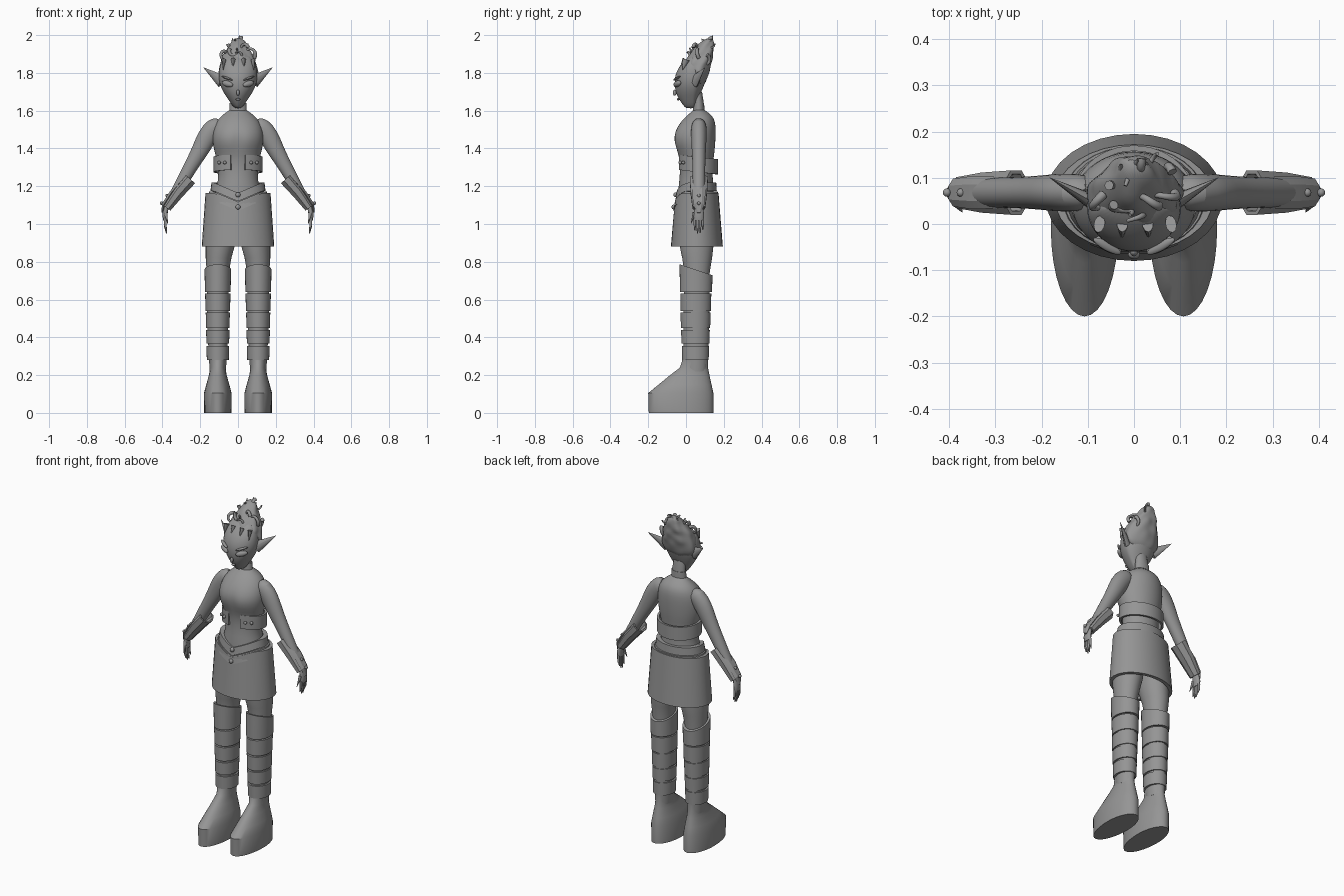
import bpy, bmesh
from math import sin, cos, pi, exp, radians
from mathutils import Vector, Matrix

if "Cube" in bpy.data.objects:
    bpy.data.objects.remove(bpy.data.objects["Cube"])

grey = bpy.data.materials.new("plain grey")
grey.use_nodes = True
grey.diffuse_color = (0.3, 0.3, 0.3, 1)
grey.node_tree.nodes["Principled BSDF"].inputs["Base Color"].default_value = (0.3, 0.3, 0.3, 1)


def finish(name, bm, subsurf=0, angle=35):
    bmesh.ops.recalc_face_normals(bm, faces=bm.faces)
    me = bpy.data.meshes.new(name)
    bm.to_mesh(me)
    bm.free()
    me.shade_smooth()
    me.set_sharp_from_angle(angle=radians(angle))
    me.materials.append(grey)
    ob = bpy.data.objects.new(name, me)
    bpy.context.collection.objects.link(ob)
    if subsurf:
        mod = ob.modifiers.new("smooth", "SUBSURF")
        mod.levels = mod.render_levels = subsurf
    return ob


def ring(z, hw, y0, y1, cx=0, yc=None, n=32):
    """Horizontal egg-shaped section from y0 (front) to y1 (back)."""
    yc = (y0 + y1) / 2 if yc is None else yc
    pts = []
    for i in range(n):
        a = 2 * pi * i / n
        c = cos(a)
        pts.append(Vector((cx + hw * sin(a), yc - c * ((yc - y0) if c > 0 else (y1 - yc)), z)))
    return pts


def loft(name, rings, closed=False, subsurf=0, angle=35, warp=None):
    """Skin a list of sections; closed joins the last one to the first."""
    bm = bmesh.new()
    vs = [[bm.verts.new(warp(p) if warp else p) for p in r] for r in rings]
    n = len(vs[0])
    pairs = list(zip(vs, vs[1:])) + ([(vs[-1], vs[0])] if closed else [])
    for a, b in pairs:
        for i in range(n):
            j = (i + 1) % n
            bm.faces.new((a[i], a[j], b[j], b[i]))
    if not closed:
        bm.faces.new(vs[0][::-1])
        bm.faces.new(vs[-1])
    return finish(name, bm, subsurf, angle)


def wall(name, low, high, t=0.012, cx=0, warp=None):
    """Open band with thickness between two sections (z, hw, y0, y1)."""
    def inner(s):
        return ring(s[0], s[1] - t, s[2] + t, s[3] - t, cx)
    return loft(name, [inner(low), ring(*low, cx), ring(*high, cx), inner(high)], True, warp=warp)


def sections(path, side, y, n):
    """Sections along a path of (x, z, thickness, depth) in an upright plane."""
    out = []
    for i, (x, z, rt, rd) in enumerate(path):
        a, b = path[max(i - 1, 0)], path[min(i + 1, len(path) - 1)]
        d = Vector((b[0] - a[0], b[1] - a[1])).normalized()
        out.append([Vector((side * (x - d.y * rt * cos(t)), y + rd * sin(t), z + d.x * rt * cos(t)))
                    for t in [2 * pi * (k + 0.5) / n for k in range(n)]])
    return out


def ball(name, loc, size, tilt=0, turn=0):
    bm = bmesh.new()
    m = (Matrix.Translation(loc) @ Matrix.Rotation(turn, 4, "Z")
         @ Matrix.Rotation(tilt, 4, "Y") @ Matrix.Diagonal((*size, 1)))
    bmesh.ops.create_uvsphere(bm, u_segments=16, v_segments=10, radius=1, matrix=m)
    return finish(name, bm, angle=60)


def spike(name, base, tip, r, flat=1.0, n=10):
    base, tip = Vector(base), Vector(tip)
    d = tip - base
    bm = bmesh.new()
    m = (Matrix.Translation((base + tip) / 2) @ d.to_track_quat("Z", "Y").to_matrix().to_4x4()
         @ Matrix.Diagonal((flat, 1, 1, 1)))
    bmesh.ops.create_cone(bm, segments=n, radius1=r, radius2=0.001, depth=d.length,
                          cap_ends=True, matrix=m)
    return finish(name, bm, angle=50)


# Torso and neck, with a soft cleft in the bust
def bust(p):
    if p.y < 0.04:
        p.y += 0.014 * exp(-(p.x / 0.03) ** 2 - ((p.z - 1.44) / 0.05) ** 2)
    return p

loft("torso", [ring(*s) for s in [
    (1.0, .13, -.04, .15), (1.12, .135, -.045, .15), (1.2, .112, -.04, .145),
    (1.26, .102, -.032, .14), (1.34, .112, -.033, .145), (1.385, .126, -.05, .152),
    (1.44, .136, -.073, .156), (1.49, .134, -.064, .158), (1.54, .118, -.03, .156),
    (1.575, .088, .005, .14), (1.598, .05, .035, .105), (1.61, .043, .043, .094)]],
    subsurf=1, warp=bust)
loft("neck", [ring(*s) for s in [(1.58, .04, .042, .094), (1.64, .04, .042, .094), (1.70, .036, .03, .085)]])
wall("collar", (1.6, .046, .037, .098), (1.64, .044, .04, .096), .008)

# Bodice lower edge and chest strap, open at the front
def strap():
    bm = bmesh.new()
    cols = []
    n = 40
    for i in range(n + 1):
        a = 0.3 + (2 * pi - 0.6) * i / n
        lift = 0.012 * cos(a)
        for_col = []
        for k, z in ((0, 1.275), (1, 1.275), (1, 1.355), (0, 1.355)):
            r = 0.118 + 0.012 * k
            c = cos(a)
            for_col.append(bm.verts.new((r * sin(a), 0.058 - c * (r - .03 + .012 * (c < 0)), z + lift)))
        cols.append(for_col)
    for a, b in zip(cols, cols[1:]):
        for k in range(4):
            bm.faces.new((a[k], a[k - 1], b[k - 1], b[k]))
    bm.faces.new(cols[0])
    bm.faces.new(cols[-1])
    finish("chest_strap", bm)

strap()

# Skirt and belts dipping to a point at the front
def dip(p):
    if p.y < 0.05 and p.z > 1.05:
        p.z -= 0.055 * max(0, 1 - abs(p.x) / 0.13)
    return p

wall("skirt", (.88, .192, -.08, .195), (1.165, .172, -.06, .172), .02, warp=dip)
wall("lower_belt", (1.125, .165, -.066, .17), (1.172, .152, -.058, .168), .02, warp=dip)
wall("upper_belt", (1.175, .146, -.057, .163), (1.22, .14, -.05, .16), .025, warp=dip)
for z, y in ((1.09, -.066), (1.155, -.056)):
    ball("belt_stud", (0, y, z), (.013, .01, .013))

# Head: narrow chin, leaning back at the crown
loft("head", [ring(*s, yc=.035) for s in [
    (1.612, .012, .0, .04), (1.625, .03, -.012, .05), (1.66, .052, -.038, .062),
    (1.70, .08, -.056, .082), (1.745, .1, -.062, .1), (1.79, .104, -.058, .115),
    (1.835, .098, -.036, .128), (1.87, .08, -.004, .135), (1.9, .05, .03, .13)]], subsurf=1)
ball("nose", (0, -.06, 1.695), (.009, .01, .016))
ball("mouth", (0, -.042, 1.66), (.014, .007, .006))

# Hair: lumpy swept-back mass, locks and loose curls
def lumps(p):
    w = sin(70 * p.x + 40 * p.z) * sin(95 * p.y - 60 * p.z) + .6 * sin(150 * p.z + 60 * p.x)
    d = Vector((p.x, p.y - .08, 0))
    return p + d.normalized() * .007 * w if d.length else p

loft("hair", [ring(*s) for s in [
    (1.73, .075, .04, .095), (1.77, .096, .035, .112), (1.81, .103, .01, .124),
    (1.835, .103, -.012, .132), (1.86, .094, -.004, .138), (1.885, .082, .012, .142),
    (1.91, .07, .032, .146), (1.94, .052, .055, .15), (1.965, .038, .08, .15),
    (1.985, .016, .105, .142)]], subsurf=1, angle=60, warp=lumps)
for x, y, tx, tz in ((0, .125, .008, 2.0), (-.02, .115, -.03, 1.985), (.025, .12, .026, 1.975)):
    spike("hair_tip", (x, y - .015, 1.92), (tx, y + .015, tz), .024)
for x in (-.075, -.025, .03, .08):
    spike("hairline_lock", (x, .0, 1.87), (x * 1.05, -.042 + abs(x) * .3, 1.815), .02, .6)


def curl(center, r, start, turn):
    cu = bpy.data.curves.new("hair_curl", "CURVE")
    cu.dimensions = "3D"
    cu.bevel_depth = .009
    cu.bevel_resolution = 3
    cu.use_fill_caps = True
    sp = cu.splines.new("POLY")
    n = 18
    sp.points.add(n - 1)
    rot = Matrix.Rotation(turn, 3, "Z")
    for i, p in enumerate(sp.points):
        a = start + 4.6 * i / (n - 1)
        v = Vector(center) + rot @ Vector((r * cos(a), .03 * (.5 - i / n), r * 1.1 * sin(a)))
        p.co = (*v, 1)
        p.radius = 1.15 - .75 * i / n
    sp.use_smooth = True
    cu.materials.append(grey)
    bpy.context.collection.objects.link(bpy.data.objects.new("hair_curl", cu))

for spec in [((-.07, .045, 1.89), .022, 1.0, .5), ((.065, .06, 1.9), .025, -.8, -.4),
             ((-.025, .03, 1.915), .02, 2.5, .2), ((.03, .045, 1.93), .02, .2, -.9),
             ((.03, .135, 1.96), .024, 1.5, 1.2), ((-.03, .09, 1.955), .02, 3.2, .9),
             ((.07, .1, 1.87), .024, 2.0, -1.4), ((.0, .02, 1.89), .02, 4.0, 0)]:
    curl(*spec)

for s, side in ((1, "left"), (-1, "right")):
    # Face details and pointed ears
    ball(side + "_eye", (s * .056, -.046, 1.742), (.034, .014, .016), -s * .25, s * .5)
    ball(side + "_brow", (s * .058, -.048, 1.772), (.036, .01, .006), -s * .3, s * .5)
    spike(side + "_ear", (s * .085, .045, 1.755), (s * .182, .1, 1.828), .036, .5)
    for x in (.07, .1):
        ball(side + "_strap_rivet", (s * x, -.042 + (x - .05) * .55, 1.325), (.009, .009, .009))

    # Arm
    loft(side + "_arm", sections([
        (.085, 1.525, .045, .036), (.125, 1.515, .055, .042), (.165, 1.462, .054, .042),
        (.2, 1.39, .046, .038), (.25, 1.305, .037, .034), (.3, 1.215, .033, .034),
        (.35, 1.13, .025, .028), (.382, 1.08, .018, .026)], s, .068, 16), subsurf=1)

    # Angular gauntlet with an outer plate
    outer = [(.255, 1.24, .04, .052), (.32, 1.165, .036, .047), (.377, 1.085, .026, .036)]
    hollow = [(x, z, t - .009, d - .009) for x, z, t, d in outer]
    loft(side + "_gauntlet", sections(outer, s, .068, 8) + sections(hollow, s, .068, 8)[::-1], True, angle=15)
    loft(side + "_gauntlet_plate", sections([
        (.295, 1.232, .008, .034), (.35, 1.17, .012, .036), (.392, 1.105, .012, .03),
        (.402, 1.06, .005, .012)], s, .068, 6), angle=15)
    for z in (1.15, 1.11):
        ball(side + "_gauntlet_rivet", (s * (.375 + (1.15 - z) * .75), .068, z), (.009, .009, .009))

    # Hand
    loft(side + "_palm", sections([(.38, 1.09, .014, .022), (.387, 1.05, .014, .028),
                                   (.386, 1.02, .011, .026)], s, .068, 10), angle=60)
    for k, length in enumerate((.055, .07, .068, .05)):
        y = .047 + .014 * k
        loft(side + "_finger", sections([(.386, 1.03, .008, .007), (.385, 1.02 - length / 2, .007, .0065),
                                         (.378, 1.02 - length, .003, .003)], s, y, 8), angle=60)
    spike(side + "_thumb", (s * .383, .045, 1.06), (s * .372, .026, 1.0), .01)

    # Leg
    cx = s * .107
    loft(side + "_leg", [ring(*q, cx + s * o) for *q, o in [
        (1.06, .08, -.04, .15, -.02), (.9, .079, -.037, .147, -.015), (.82, .068, -.02, .138, -.004),
        (.74, .058, -.008, .125, 0), (.5, .058, -.015, .125, 0), (.22, .043, -.01, .112, 0)]])

    # Shin cuffs, the top one sloping down at the back
    def slope(p):
        if p.z > .7:
            p.z -= (p.y + .03) * .33
        return p
    for z0, z1, hw, y0, y1 in [(.64, .785, .07, -.034, .14), (.54, .632, .067, -.03, .134),
                               (.45, .532, .064, -.029, .13), (.367, .44, .062, -.026, .126),
                               (.28, .355, .06, -.022, .122)]:
        wall(side + "_shin_cuff", (z0, hw - .002, y0 + .002, y1 - .002), (z1, hw, y0, y1), .014, cx, slope)

    # Platform boot
    loft(side + "_boot", [ring(*q, cx, yc) for *q, yc in [
        (0, .072, -.197, .145, -.01), (.105, .073, -.2, .145, -.01), (.15, .061, -.145, .135, .01),
        (.2, .047, -.084, .124, .03), (.24, .04, -.032, .116, .045), (.285, .046, -.018, .116, .05)]])
